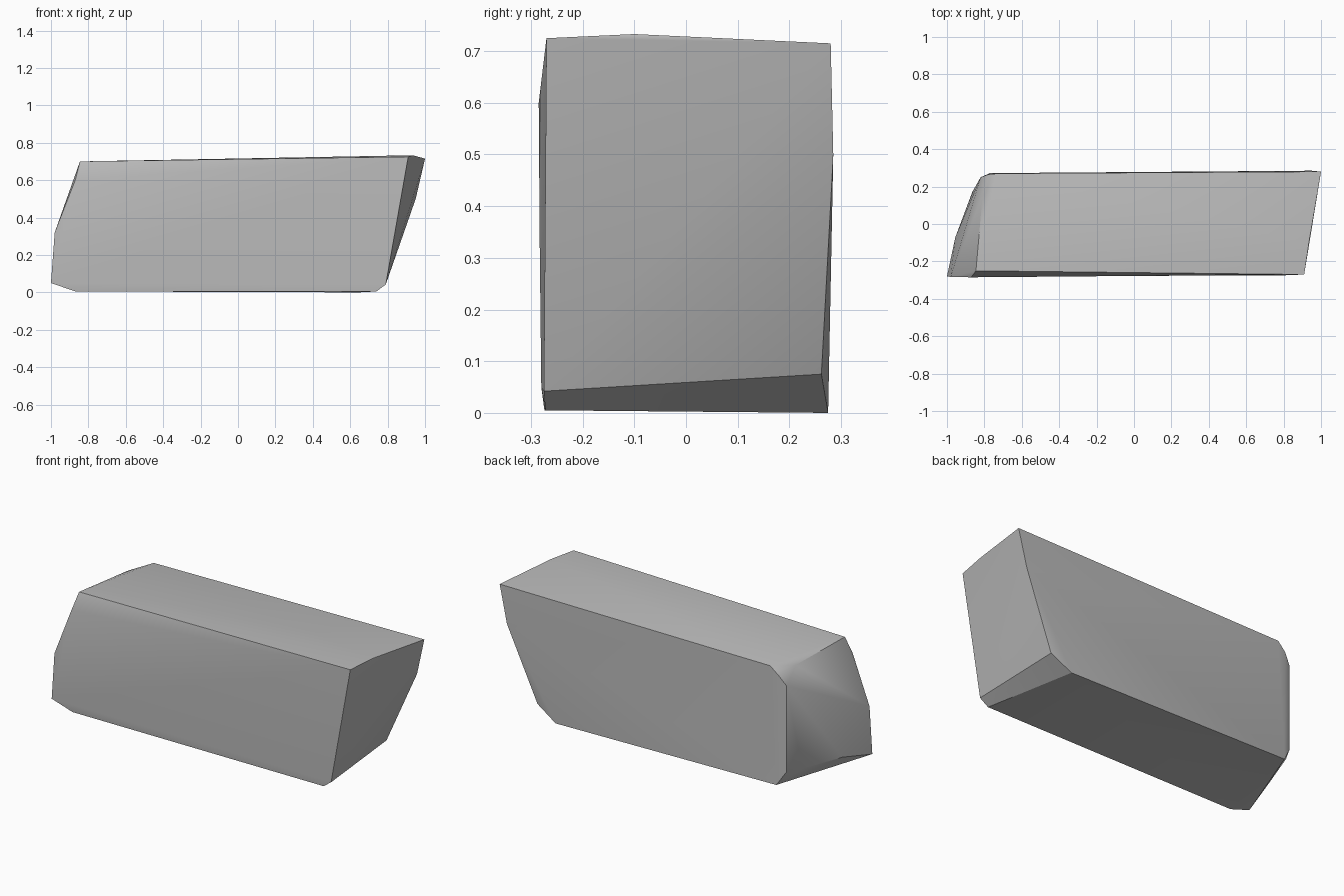
import bpy
import bmesh
from math import radians

cube = bpy.data.objects.get("Cube")
if cube:
    bpy.data.objects.remove(cube, do_unlink=True)

# Stone colour
stone = bpy.data.materials.new("stone_grey")
stone.use_nodes = True
grey = (0.5, 0.5, 0.5, 1)
stone.diffuse_color = grey
stone.node_tree.nodes["Principled BSDF"].inputs["Base Color"].default_value = grey

# Slanted overhanging end
overhang_end = [
    (0.91, -0.27, 0.725), (0.935, -0.10, 0.733), (1.0, 0.28, 0.715),
    (0.95, 0.285, 0.50), (0.77, 0.262, 0.075), (0.645, 0.275, 0.0),
    (0.79, -0.275, 0.042), (0.74, -0.272, 0.005),
]
# Worn rounded end: front edge, back edge, then the curve between
worn_end = [
    (-0.845, -0.25, 0.70), (-0.87, -0.285, 0.60), (-0.98, -0.283, 0.32),
    (-1.0, -0.28, 0.05), (-0.87, -0.274, 0.005),
    (-0.73, 0.27, 0.70), (-0.78, 0.265, 0.655), (-0.82, 0.25, 0.60),
    (-0.82, 0.25, 0.10), (-0.77, 0.272, 0.02),
    (-0.81, 0.15, 0.68), (-0.865, 0.17, 0.10), (-0.955, -0.07, 0.10),
]

# Chiselled block as the hull of its corners
bm = bmesh.new()
for corner in overhang_end + worn_end:
    bm.verts.new(corner)
bmesh.ops.convex_hull(bm, input=bm.verts)
bmesh.ops.dissolve_limit(bm, angle_limit=radians(1.5), verts=bm.verts, edges=bm.edges)
bmesh.ops.recalc_face_normals(bm, faces=bm.faces)
mesh = bpy.data.meshes.new("stone_block")
bm.to_mesh(mesh)
bm.free()
mesh.materials.append(stone)
block = bpy.data.objects.new("stone_block", mesh)
bpy.context.collection.objects.link(block)

# Soft shading with crisp main edges
bpy.ops.object.select_all(action="DESELECT")
block.select_set(True)
bpy.context.view_layer.objects.active = block
bpy.ops.object.shade_smooth_by_angle(angle=radians(30))
